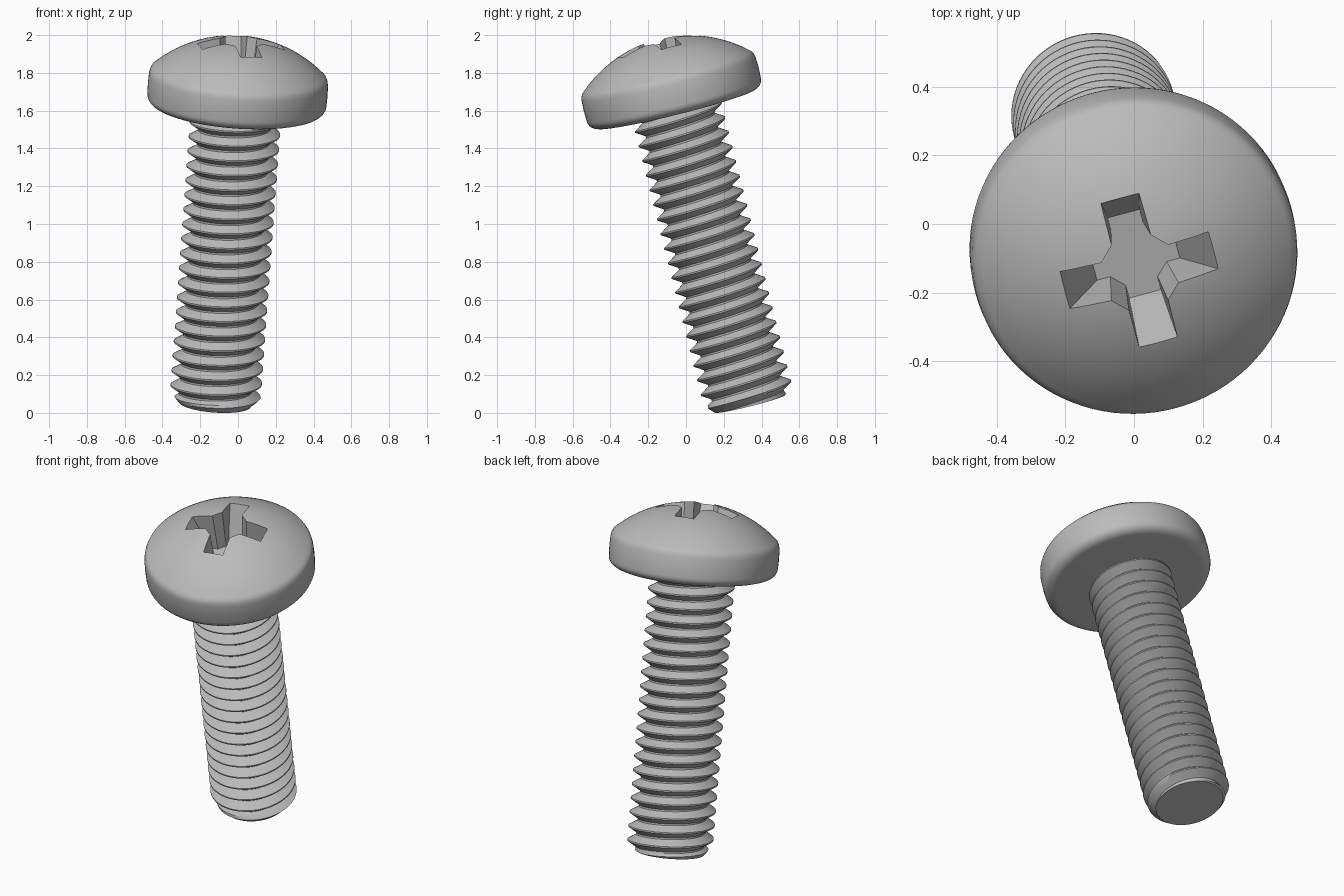
import bpy, bmesh
from math import sin, cos, asin, pi, radians
from mathutils import Vector, Matrix

if "Cube" in bpy.data.objects:
    bpy.data.objects.remove(bpy.data.objects["Cube"])

steel = bpy.data.materials.new("grey steel")
steel.use_nodes = True
GREY = (0.5, 0.5, 0.5, 1)
steel.diffuse_color = GREY
steel.node_tree.nodes["Principled BSDF"].inputs["Base Color"].default_value = GREY

# The screw leans: local z is its axis, starting at the tip
AXIS = Vector((0.073, -0.25, 1)).normalized()
LEAN = Matrix.Translation((-0.123, 0.338, 0.048)) @ \
    Vector((0, 0, 1)).rotation_difference(AXIS).to_matrix().to_4x4()

UNDERSIDE = 1.612                  # height of the head's lower face
ROOT, CREST, PITCH = 0.192, 0.241, 0.08


def make_object(name, bm):
    bmesh.ops.recalc_face_normals(bm, faces=bm.faces)
    mesh = bpy.data.meshes.new(name)
    bm.to_mesh(mesh)
    bm.free()
    obj = bpy.data.objects.new(name, mesh)
    bpy.context.collection.objects.link(obj)
    mesh.materials.append(steel)
    obj.matrix_world = LEAN
    return obj


def select_only(obj):
    bpy.ops.object.select_all(action='DESELECT')
    obj.select_set(True)
    bpy.context.view_layer.objects.active = obj


def smooth(obj, angle=30):
    select_only(obj)
    bpy.ops.object.shade_smooth_by_angle(angle=radians(angle))


# Domed pan head: a revolved profile
def make_head():
    dome_r, dome_z, rim = 0.675, 1.319, 0.45
    profile = [(0, UNDERSIDE), (0.415, UNDERSIDE)]
    for i in range(1, 7):          # rounded lower edge
        a = i / 6 * pi / 2
        profile.append((0.415 + 0.06 * sin(a), UNDERSIDE + 0.05 * (1 - cos(a))))
    profile += [(0.477, 1.72), (0.475, 1.775), (0.471, 1.795), (0.463, 1.811)]
    start = asin(rim / dome_r)
    for i in range(15):
        a = start * (1 - i / 14)
        profile.append((dome_r * sin(a), dome_z + dome_r * cos(a)))
    bm = bmesh.new()
    verts = [bm.verts.new((r, 0, z)) for r, z in profile]
    edges = [bm.edges.new(pair) for pair in zip(verts, verts[1:])]
    bmesh.ops.spin(bm, geom=verts + edges, cent=(0, 0, 0), axis=(0, 0, 1),
                   angle=2 * pi, steps=96, use_merge=True)
    bmesh.ops.remove_doubles(bm, verts=bm.verts, dist=1e-5)
    return make_object("head", bm)


# Tapered cross-shaped cutter for the drive recess
def make_recess_cutter():
    bm = bmesh.new()
    rings = []
    for z, length, width, corner in ((1.755, 0.125, 0.048, 0.085),
                                     (2.05, 0.272, 0.062, 0.106)):
        ring = []
        for arm in range(4):
            turn = Matrix.Rotation(radians(15) + arm * pi / 2, 3, 'Z')
            for x, y in ((corner, -width), (length, -width),
                         (length, width), (corner, width)):
                ring.append(bm.verts.new(turn @ Vector((x, y, z))))
        rings.append(ring)
        bm.faces.new(ring)
    low, high = rings
    for i in range(len(low)):
        j = (i + 1) % len(low)
        bm.faces.new((low[i], low[j], high[j], high[i]))
    cutter = make_object("recess_cutter", bm)
    cutter.hide_render = True
    return cutter


# Right-handed helical thread, trimmed by a chamfer at the tip
def make_shank(segments=72):
    mid = (ROOT + CREST) / 2
    section = [(0, ROOT), (0.06, ROOT), (0.26, mid), (0.45, CREST),
               (0.55, CREST), (0.74, mid), (0.94, ROOT)]
    top = UNDERSIDE + 0.03
    turns = range(-2, int(top / PITCH) + 2)
    bm = bmesh.new()
    columns = []
    for s in range(segments + 1):
        a = 2 * pi * s / segments
        column = []
        for k in turns:
            for u, r in section:
                z = PITCH * (k + u + s / segments) + 0.007
                z = min(max(z, 0), top)
                r = min(r, ROOT + z * 0.95)
                if z == 0:
                    r = ROOT
                column.append(bm.verts.new((r * cos(a), r * sin(a), z)))
        columns.append(column)
    for left, right in zip(columns, columns[1:]):
        for i in range(len(left) - 1):
            bm.faces.new((left[i], right[i], right[i + 1], left[i + 1]))
    bmesh.ops.remove_doubles(bm, verts=bm.verts, dist=1e-5)
    # Flat end face
    rim = [e for e in bm.edges if e.is_boundary
           and all(v.co.z < 1e-4 for v in e.verts)]
    bmesh.ops.contextual_create(bm, geom=rim)
    return make_object("threaded_shank", bm)


head = make_head()
cutter = make_recess_cutter()
cut = head.modifiers.new("drive_recess", 'BOOLEAN')
cut.operation = 'DIFFERENCE'
cut.solver = 'EXACT'
cut.object = cutter
select_only(head)
bpy.ops.object.modifier_apply(modifier=cut.name)
bpy.data.objects.remove(cutter)
smooth(head)
smooth(make_shank())
